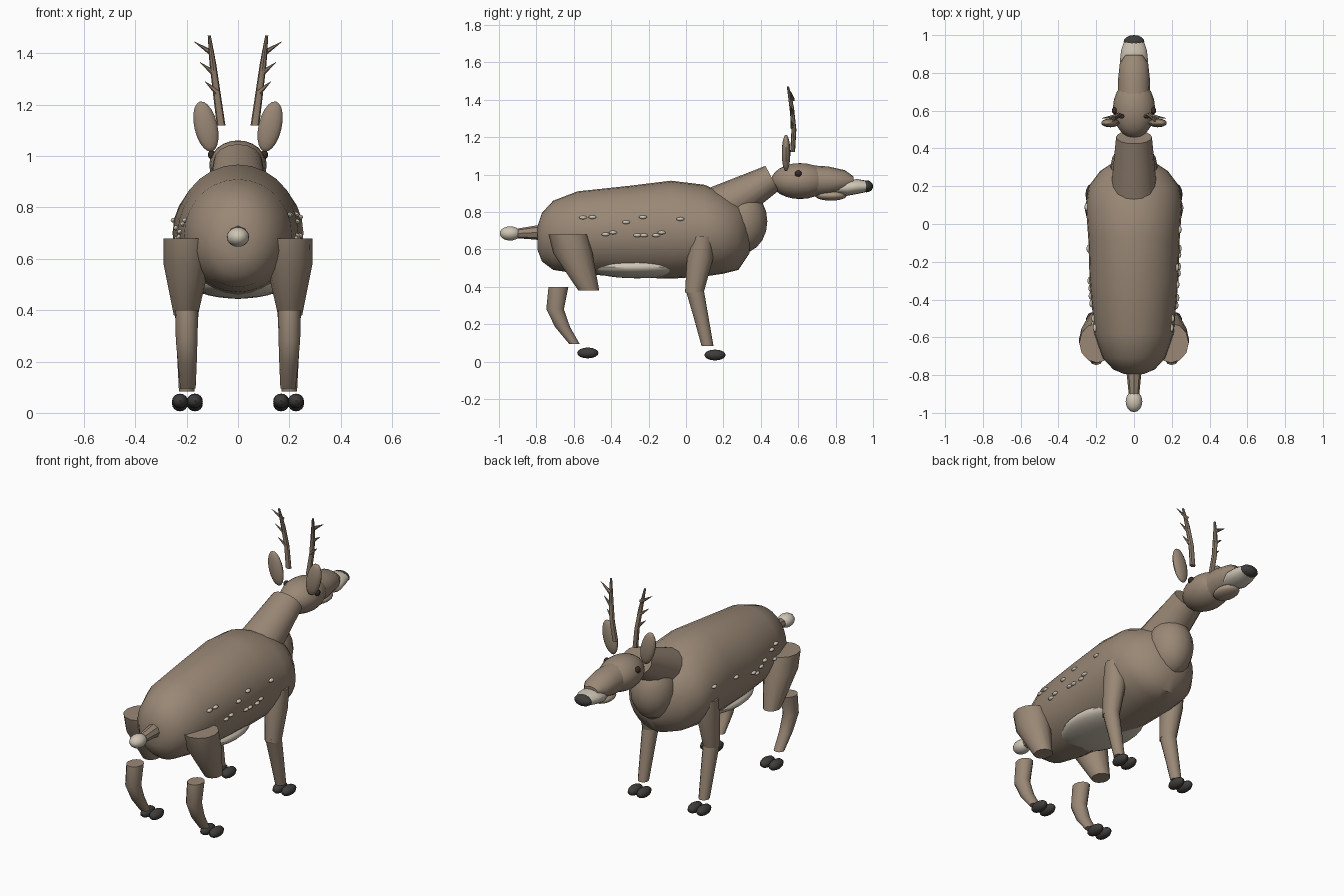
import bpy, bmesh, math
from mathutils import Vector, Matrix

cube = bpy.data.objects.get("Cube")
if cube:
    bpy.data.objects.remove(cube, do_unlink=True)


def material(name, rgb):
    m = bpy.data.materials.new(name)
    m.use_nodes = True
    m.diffuse_color = (*rgb, 1)
    m.node_tree.nodes["Principled BSDF"].inputs["Base Color"].default_value = (*rgb, 1)
    return m


BROWN = material("coat_brown", (0.32, 0.245, 0.18))
TAN = material("jaw_tan", (0.40, 0.31, 0.23))
CREAM = material("cream", (0.62, 0.56, 0.46))
HORN = material("antler_brown", (0.27, 0.20, 0.145))
DARK = material("hoof_dark", (0.05, 0.047, 0.043))
EYE = material("eye_dark", (0.04, 0.025, 0.018))


def finish(name, bm, mat):
    bmesh.ops.recalc_face_normals(bm, faces=bm.faces)
    mesh = bpy.data.meshes.new(name)
    bm.to_mesh(mesh)
    bm.free()
    mesh.materials.append(mat)
    ob = bpy.data.objects.new(name, mesh)
    bpy.context.collection.objects.link(ob)
    bpy.ops.object.select_all(action="DESELECT")
    bpy.context.view_layer.objects.active = ob
    ob.select_set(True)
    bpy.ops.object.shade_smooth_by_angle(angle=math.radians(40))
    return ob


def loft(name, rings, mat, tilt=90, segs=16):
    """Skin elliptical rings (x, y, z, half width, half depth); tilt turns the ring plane about x."""
    bm = bmesh.new()
    v = Vector((0, math.cos(math.radians(tilt)), math.sin(math.radians(tilt))))
    loops = []
    for x, y, z, rx, rv in rings:
        loop = []
        for i in range(segs):
            a = math.tau * i / segs
            loop.append(bm.verts.new(Vector((x + rx * math.cos(a), y, z)) + v * rv * math.sin(a)))
        loops.append(loop)
    for a, b in zip(loops, loops[1:]):
        for i in range(segs):
            j = (i + 1) % segs
            bm.faces.new((a[i], a[j], b[j], b[i]))
    bm.faces.new(loops[0])
    bm.faces.new(loops[-1])
    return finish(name, bm, mat)


def ellipsoid(name, centre, radii, mat, roll=0, segs=16):
    bm = bmesh.new()
    bmesh.ops.create_uvsphere(bm, u_segments=segs, v_segments=segs // 2 + 2, radius=1)
    bm.transform(Matrix.Translation(centre) @ Matrix.Rotation(math.radians(roll), 4, "Y")
                 @ Matrix.Diagonal((*radii, 1)))
    return finish(name, bm, mat)


def spike(name, start, end, radius, mat):
    a, b = Vector(start), Vector(end)
    bm = bmesh.new()
    bmesh.ops.create_cone(bm, cap_ends=True, segments=6, radius1=radius, radius2=0.001,
                          depth=(b - a).length)
    bm.transform(Matrix.Translation((a + b) / 2)
                 @ (b - a).to_track_quat("Z", "Y").to_matrix().to_4x4())
    return finish(name, bm, mat)


# Trunk, chest and belly
body = loft("body", [
    (0, -.795, .66, .05, .06), (0, -.77, .665, .11, .13), (0, -.71, .675, .165, .185),
    (0, -.58, .69, .21, .22), (0, -.3, .695, .235, .245), (0, -.08, .705, .242, .262),
    (0, .1, .7, .255, .245), (0, .2, .685, .24, .215), (0, .28, .675, .18, .185),
    (0, .34, .68, .09, .1)], BROWN, segs=28)
ellipsoid("chest", (0, .30, .75), (.125, .135, .17), BROWN)
ellipsoid("belly", (0, -.26, .505), (.188, .27, .06), CREAM, segs=24)

# Neck and head
loft("neck", [(0, .15, .80, .125, .13), (0, .46, .98, .095, .075)], BROWN, tilt=118)
ellipsoid("skull", (0, .61, .965), (.112, .155, .096), BROWN, segs=20)
loft("snout", [(0, .66, .965, .085, .085), (0, .76, .965, .085, .078), (0, .85, .965, .075, .058),
               (0, .895, .965, .045, .025)], BROWN)
ellipsoid("jaw", (0, .775, .888), (.06, .085, .028), TAN)
loft("muzzle", [(0, .8, .92, .05, .02), (0, .86, .93, .075, .044), (0, .92, .936, .068, .039),
                (0, .975, .937, .05, .028)], CREAM)
ellipsoid("nose", (0, .965, .937), (.055, .035, .032), DARK)

# Tail
loft("tail", [(0, -.74, .67, .058, .055), (0, -.80, .69, .038, .038), (0, -.90, .685, .028, .026)],
     BROWN, segs=8)
ellipsoid("tail_tip", (0, -.94, .685), (.044, .056, .038), CREAM)

for side, s in (("left", 1), ("right", -1)):
    # Ears, eyes and antlers
    ellipsoid(side + "_ear", (s * .125, .535, 1.115), (.045, .023, .1), BROWN, roll=s * 13)
    ellipsoid(side + "_eye", (s * .102, .60, 1.005), (.016, .019, .018), EYE, segs=10)
    loft(side + "_antler", [(s * .066, .57, 1.12, .017, .013), (s * .082, .577, 1.24, .015, .013),
                            (s * .098, .565, 1.36, .013, .012), (s * .112, .545, 1.47, .006, .006)],
         HORN, tilt=0, segs=8)
    for i, (x, z, dx, dz) in enumerate([(.083, 1.25, .045, .04), (.09, 1.32, .058, .045),
                                        (.1, 1.40, .07, .045)]):
        spike(f"{side}_tine_{i}", (s * x, .57, z), (s * (x + dx), .56, z + dz), .012, HORN)

    # Front leg
    loft(side + "_front_upper_leg", [(s * .2, .088, .67, .062, .058), (s * .2, .075, .55, .06, .07),
                                     (s * .2, .045, .37, .045, .05)], BROWN, tilt=0, segs=12)
    loft(side + "_front_lower_leg", [(s * .2, .045, .39, .045, .049), (s * .2, .08, .24, .038, .04),
                                     (s * .2, .115, .083, .03, .032)], BROWN, tilt=0, segs=12)
    # Hind leg
    loft(side + "_thigh", [(s * .195, -.63, .68, .095, .105), (s * .2, -.605, .58, .09, .105),
                           (s * .203, -.52, .38, .047, .056)], BROWN, tilt=0, segs=12)
    loft(side + "_hind_lower_leg", [(s * .2, -.682, .40, .045, .053), (s * .2, -.7, .28, .042, .047),
                                    (s * .197, -.66, .185, .036, .04),
                                    (s * .195, -.597, .095, .03, .028)], BROWN, tilt=0, segs=12)
    # Split hooves
    for end, y, z in (("front", .155, .035), ("hind", -.525, .046)):
        for toe, x in (("inner", .168), ("outer", .226)):
            ellipsoid(f"{side}_{end}_{toe}_hoof", (s * x, y, z), (.031, .057, .029), DARK, segs=12)

# Flank spots, seated on the body surface
left_spots = [(-.55, .77), (-.50, .772), (-.32, .745), (-.23, .772), (-.03, .762), (-.43, .68),
              (-.39, .69), (-.26, .675), (-.225, .675), (-.16, .675), (-.13, .69)]
right_spots = [(.09, .75), (-.13, .72), (-.30, .68), (-.34, .66), (-.38, .685), (-.42, .705),
               (-.50, .735), (-.53, .67), (-.55, .75)]
bpy.context.view_layer.update()
for side, s, spots in (("left", 1, left_spots), ("right", -1, right_spots)):
    for i, (y, z) in enumerate(spots):
        hit, point, _, _ = body.ray_cast(Vector((s, y, z)), Vector((-s, 0, 0)))
        if hit:
            ellipsoid(f"{side}_spot_{i}", point, (.014, .022, .01), CREAM, segs=8)
